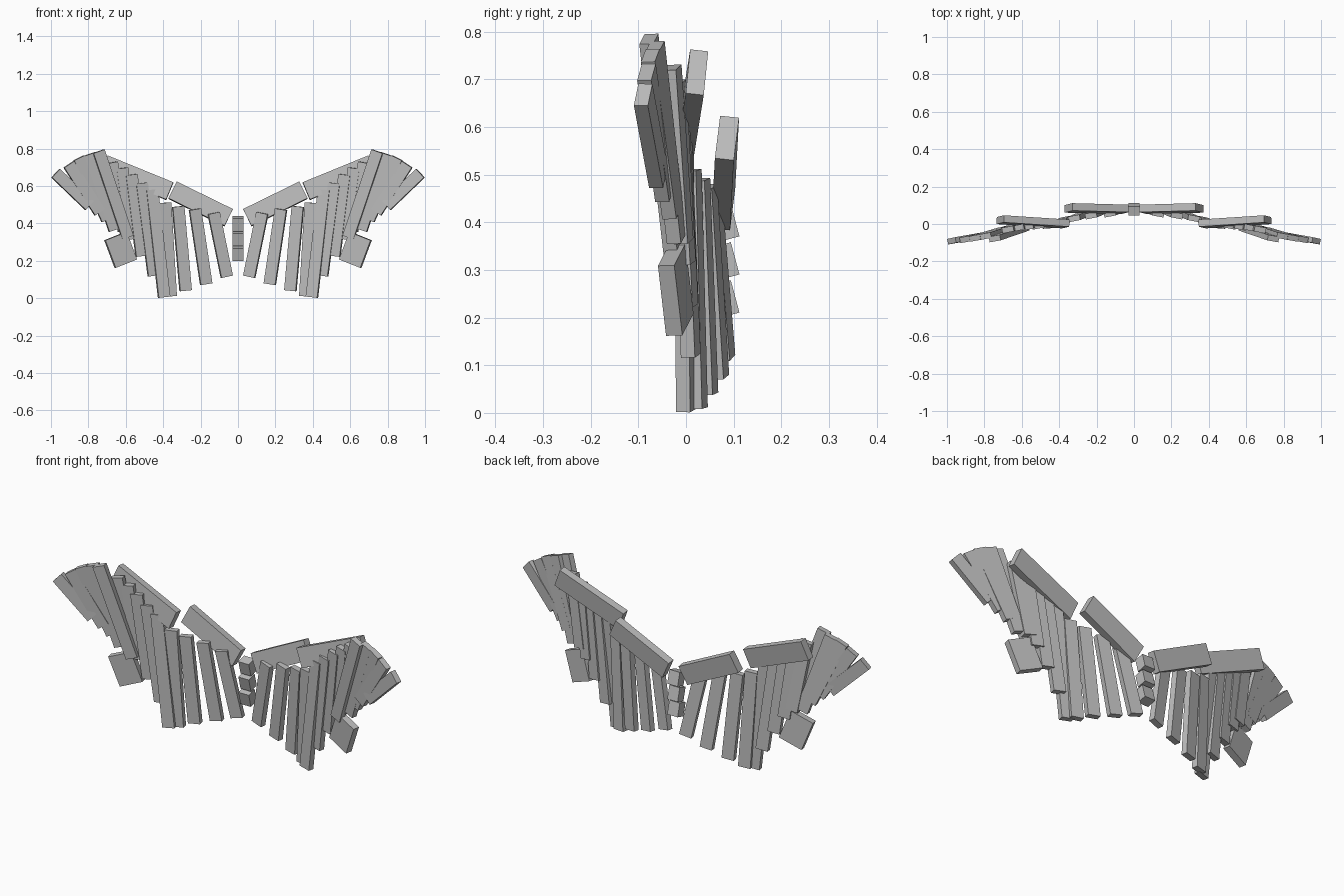
import bpy
from mathutils import Vector, Matrix, Euler
from math import radians

cube = bpy.data.objects.get("Cube")
if cube:
    bpy.data.objects.remove(cube, do_unlink=True)

grey = bpy.data.materials.new("plain_grey")
grey.use_nodes = True
GREY = (0.5, 0.5, 0.5, 1.0)
grey.diffuse_color = GREY
grey.node_tree.nodes["Principled BSDF"].inputs["Base Color"].default_value = GREY


def box(name, centre, rotation, size):
    """Flat-shaded box of the given size, turned by a 3x3 matrix."""
    bpy.ops.mesh.primitive_cube_add(size=1)
    ob = bpy.context.object
    ob.name = name
    ob.data.transform(Matrix.Diagonal((*size, 1)))
    ob.matrix_world = Matrix.Translation(centre) @ rotation.to_4x4()
    ob.data.materials.append(grey)
    return ob


def beam(name, start, end, width, thick, side, hint):
    """Box running from start to end, its width lying along the hint."""
    a, b, h = (Vector((v[0] * side, v[1], v[2])) for v in (start, end, hint))
    axis = (a - b).normalized()
    across = (h - axis * h.dot(axis)).normalized()
    normal = axis.cross(across)
    rot = Matrix((across, normal, axis)).transposed()
    box(name, (a + b) / 2, rot, (width, thick, (a - b).length))


# top and bottom centre of each feather, from the body outwards
inner_feathers = [
    ((.13, .055, .455), (.06, .083, .115)),
    ((.23, .045, .475), (.17, .070, .075)),
    ((.32, .030, .49), (.28, .047, .04)),
    ((.39, .012, .51), (.36, .025, .01)),
]
middle_feathers = [
    ((.46, -.005, .58), (.395, 0, .005)),
    ((.515, -.01, .615), (.45, .01, .12)),
    ((.57, -.015, .66), (.515, .005, .225)),
    ((.62, -.02, .695), (.57, 0, .315)),
    ((.675, -.03, .725), (.61, -.005, .36)),
]
tip_feathers = [
    ((.745, -.078, .785), (.59, -.025, .325)),
    ((.795, -.065, .77), (.66, -.02, .365)),
    ((.85, -.075, .75), (.70, -.03, .42)),
    ((.905, -.083, .715), (.74, -.045, .46)),
    ((.975, -.09, .668), (.795, -.058, .495)),
]
SWEEP = (1, -.2, 0)
LEAN = (0, .11, 1)

for side, label in ((1, "left"), (-1, "right")):
    # arm bones
    beam(f"{label}_inner_arm", (.05, .078, .43), (.35, .086, .577),
         .1, .04, side, LEAN)
    beam(f"{label}_outer_arm", (.365, .0, .572), (.715, .023, .715),
         .1, .038, side, LEAN)
    # feathers
    for group, feathers in (("inner", inner_feathers),
                            ("middle", middle_feathers),
                            ("tip", tip_feathers)):
        for i, (top, bottom) in enumerate(feathers):
            beam(f"{label}_{group}_feather_{i + 1}", top, bottom,
                 .063, .03, side, SWEEP)
    # small square plate below the tip feathers
    beam(f"{label}_thumb_plate", (.655, -.03, .332), (.6, -.013, .185),
         .125, .035, side, (1, -.22, 0))

# spine blocks
tilt = Euler((radians(15), 0, 0)).to_matrix()
for i in range(3):
    box(f"spine_block_{i + 1}", (0, .079, .238 + .08 * i), tilt, (.06, .05, .07))
